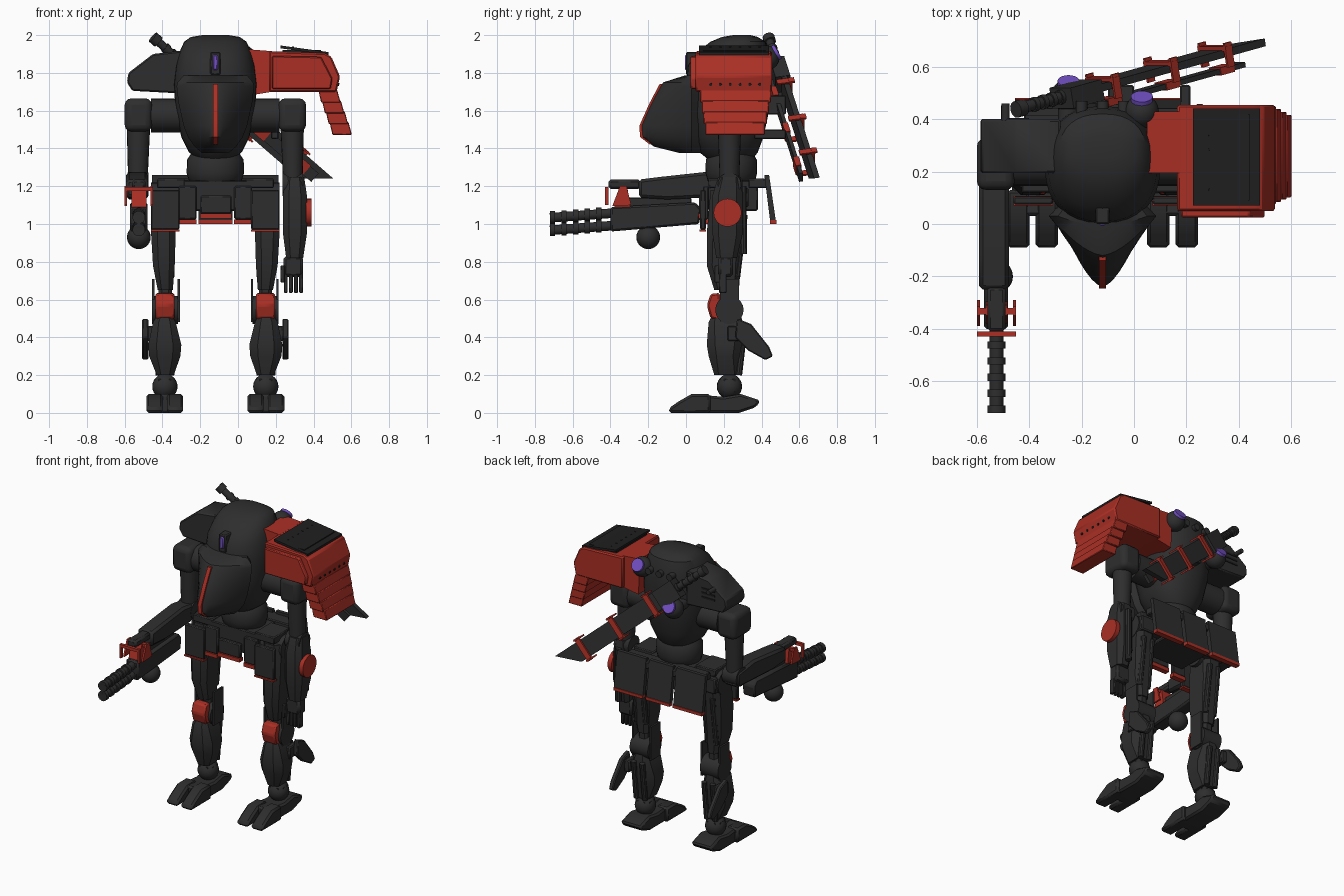
import bpy, bmesh, math
from mathutils import Vector, Matrix

if "Cube" in bpy.data.objects:
    bpy.data.objects.remove(bpy.data.objects["Cube"])

CX = -0.12  # body symmetry plane


def material(name, col):
    m = bpy.data.materials.new(name)
    m.diffuse_color = (*col, 1)
    m.use_nodes = True
    m.node_tree.nodes["Principled BSDF"].inputs["Base Color"].default_value = m.diffuse_color
    return m


GREY = material("charcoal", (0.027, 0.027, 0.028))
BLACK = material("black", (0.014, 0.014, 0.015))
RED = material("red", (0.40, 0.028, 0.018))
PURPLE = material("purple", (0.17, 0.08, 0.55))


def finish(name, bm, mat, sym=False, bevel=0.0):
    """Make an object with its origin on the symmetry plane."""
    bmesh.ops.recalc_face_normals(bm, faces=bm.faces)
    bmesh.ops.translate(bm, verts=bm.verts, vec=(-CX, 0, 0))
    me = bpy.data.meshes.new(name)
    bm.to_mesh(me)
    bm.free()
    me.materials.append(mat)
    me.polygons.foreach_set("use_smooth", [True] * len(me.polygons))
    me.set_sharp_from_angle(angle=math.radians(32))
    ob = bpy.data.objects.new(name, me)
    ob.location.x = CX
    bpy.context.collection.objects.link(ob)
    if bevel:
        b = ob.modifiers.new("bevel", 'BEVEL')
        b.width, b.segments, b.limit_method = bevel, (3 if bevel > .02 else 1), 'ANGLE'
    if sym:
        ob.modifiers.new("mirror", 'MIRROR').use_mirror_merge = False
    return ob


def loft(name, rings, mat, **kw):
    bm = bmesh.new()
    rows = [[bm.verts.new(p) for p in r] for r in rings]
    n = len(rows[0])
    for a, b in zip(rows, rows[1:]):
        for i in range(n):
            bm.faces.new((a[i], a[(i + 1) % n], b[(i + 1) % n], b[i]))
    bm.faces.new(rows[0])
    bm.faces.new(rows[-1])
    return finish(name, bm, mat, **kw)


def prism(name, axis, pts, lo, hi, mat, **kw):
    """Extrude a profile along x (pts are y,z) or y (pts are x,z)."""
    put = (lambda p, t: (t, p[0], p[1])) if axis == 'x' else (lambda p, t: (p[0], t, p[1]))
    return loft(name, [[put(p, t) for p in pts] for t in (lo, hi)], mat, **kw)


def box(name, x0, x1, y0, y1, z0, z1, mat=GREY, bevel=0.006, **kw):
    return prism(name, 'x', [(y0, z0), (y1, z0), (y1, z1), (y0, z1)], x0, x1, mat, bevel=bevel, **kw)


def cyl(name, a, b, r, r2=None, mat=GREY, seg=20, **kw):
    a, b = Vector(a), Vector(b)
    q = (b - a).to_track_quat('Z', 'Y')
    rings = [[p + q @ Vector((rr * math.cos(t * math.tau / seg), rr * math.sin(t * math.tau / seg), 0))
              for t in range(seg)] for p, rr in ((a, r), (b, r if r2 is None else r2))]
    return loft(name, rings, mat, **kw)


def ball(name, c, r, mat=GREY, **kw):
    bm = bmesh.new()
    bmesh.ops.create_uvsphere(bm, u_segments=20, v_segments=12, radius=r, matrix=Matrix.Translation(c))
    return finish(name, bm, mat, **kw)


def limb(name, rows, **kw):
    """Chamfered rectangular sections: z, x0, x1, y0, y1."""
    rings = []
    for z, x0, x1, y0, y1 in rows:
        c = 0.25 * min(x1 - x0, y1 - y0)
        rings.append([(x0 + c, y0, z), (x1 - c, y0, z), (x1, y0 + c, z), (x1, y1 - c, z),
                      (x1 - c, y1, z), (x0 + c, y1, z), (x0, y1 - c, z), (x0, y0 + c, z)])
    return loft(name, rings, GREY, **kw)


# Torso dome: z, front y, back y, half width
rings = []
for z, yf, yb, hw in [(1.34, .12, .35, .09), (1.38, .07, .38, .14), (1.46, .03, .41, .18), (1.6, 0, .44, .21),
                      (1.74, 0, .45, .22), (1.84, .01, .45, .208), (1.91, .06, .44, .19),
                      (1.965, .13, .42, .165), (1.99, .19, .38, .13), (2.0, .25, .34, .07)]:
    ring = []
    for i in range(32):
        c, s = math.cos(i * math.tau / 32), math.sin(i * math.tau / 32)
        ring.append((CX + hw * math.copysign(abs(c) ** .85, c),
                     (yf + yb) / 2 + (yb - yf) / 2 * math.copysign(abs(s) ** .85, s), z))
    rings.append(ring)
loft("torso", rings, GREY)

# Pointed nose shell: z, tip y, half width
rings = []
for z, yf, hw in [(1.375, -.03, .07), (1.41, -.17, .11), (1.46, -.235, .145), (1.52, -.24, .168),
                  (1.64, -.185, .195), (1.73, -.135, .205), (1.75, -.12, .2), (1.785, -.01, .17)]:
    front = [(CX + hw * k / 8, .03 + (yf - .03) * (1 - abs(k / 8) ** 1.6), z) for k in range(-8, 9)]
    rings.append(front + [(CX + hw * .6, .12, z), (CX - hw * .6, .12, z)])
loft("nose_shell", rings, GREY)
prism("nose_stripe", 'x', [(-.14, 1.74), (-.193, 1.64), (-.247, 1.52), (-.243, 1.46), (-.19, 1.42), (-.15, 1.45),
                           (-.2, 1.52), (-.15, 1.64), (-.1, 1.74)], CX - .013, CX + .013, RED)
box("eye_housing", CX - .027, CX + .027, .0, .13, 1.79, 1.91)
box("eye", CX - .013, CX + .013, -.006, .02, 1.815, 1.895, PURPLE)
for x in (-.2, -.12, -.04):
    cyl("back_vent", (x, .38, 1.88), (x, .47, 1.88), .022)
# Rear thruster pods
for c in [(.03, .43, 1.88), (-.25, .49, 1.69)]:
    d = Vector((0, .85, .5)).normalized()
    ball("thruster_pod", c, .065)
    cyl("thruster_glow", Vector(c) + d * .04, Vector(c) + d * .066, .042, mat=PURPLE)
cyl("pod_arm", (-.25, .36, 1.69), (-.25, .47, 1.69), .04)
box("back_mount", .175, .215, .36, .53, 1.45, 1.5)
box("sword_mount", -.1, .0, .4, .53, 1.58, 1.68)

# Waist and pelvis
rings = [[(CX + r * math.cos(i * math.tau / 28), .24 + .9 * r * math.sin(i * math.tau / 28), z) for i in range(28)]
         for z, r in [(1.2, .11), (1.23, .14), (1.27, .152), (1.34, .15), (1.37, .13), (1.42, .1)]]
loft("waist", rings, GREY)
box("pelvis", CX - .17, CX + .17, .12, .38, 1.07, 1.23)
box("hip_beam", CX - .33, CX + .33, .17, .33, 1.09, 1.19)
box("hip_cap", -.43, -.28, .12, .3, 1.19, 1.24, sym=True)
cyl("hip_joint", (-.46, .23, 1.14), (-.3, .23, 1.14), .08, sym=True)
# Armour skirts with red lower trim
for x0, x1, z0, z1, y, s in [(-.2, -.035, 1.03, 1.15, .07, False), (-.315, -.22, 1.0, 1.2, .09, True),
                             (-.46, -.31, .96, 1.18, .075, True)]:
    t = .01 if x0 < -.4 else .025
    box("front_skirt", x0, x1, y, y + .03, z0 + t, z1, sym=s)
    box("front_skirt_trim", x0, x1, y - .004, y + .032, z0, z0 + t, RED, bevel=0, sym=s)
box("skirt_hanger", CX - .3, CX + .3, .33, .44, 1.19, 1.24)
for x0, x1, s in [(CX - .09, CX + .09, False), (-.455, -.235, True)]:
    prism("rear_skirt", 'x', [(.415, 1.26), (.44, 1.26), (.475, 1.02), (.445, 1.02)], x0, x1, GREY, sym=s)
    box("rear_skirt_trim", x0, x1, .444, .48, 1.0, 1.02, RED, bevel=0, sym=s)

# Legs
limb("thigh", [(1.18, -.455, -.32, .13, .32), (.95, -.46, -.33, .11, .31), (.78, -.45, -.335, .11, .29),
               (.65, -.425, -.345, .15, .28)], sym=True)
limb("leg_core", [(.7, -.42, -.35, .19, .27), (.4, -.42, -.35, .19, .27)], sym=True)
cyl("knee_joint", (-.455, .23, .545), (-.318, .23, .545), .075, sym=True)
prism("knee_pad", 'x', [(.18, .635), (.13, .63), (.11, .57), (.13, .5), (.18, .49)], -.437, -.335, RED,
      bevel=.01, sym=True)
for x in (-.455, -.32):
    box("knee_bracket", x, x + .012, .18, .28, .48, .71, bevel=0, sym=True)
limb("shin", [(.52, -.425, -.35, .14, .29), (.48, -.45, -.33, .12, .3), (.36, -.475, -.3, .11, .3),
              (.3, -.47, -.305, .12, .29), (.2, -.43, -.34, .15, .28)], sym=True)
for x in (-.42, -.355):
    cyl("thigh_piston", (x, .31, 1.05), (x, .27, .72), .018, seg=10, sym=True)
    cyl("shin_piston", (x, .31, .46), (x, .28, .2), .018, seg=10, sym=True)
box("fin_mount", -.48, -.44, .22, .33, .38, .46, sym=True)
prism("calf_fin", 'x', [(.27, .5), (.345, .47), (.44, .35), (.46, .3), (.42, .28), (.33, .33), (.26, .4)],
      -.507, -.475, GREY, bevel=.006, sym=True)
ball("ankle", (-.387, .23, .14), .067, sym=True)
box("ankle_block", -.44, -.335, .18, .28, .09, .2, bevel=.02, sym=True)
prism("foot", 'x', [(.03, .1), (.2, .085), (.29, .1), (.395, .065), (.37, .03), (.28, 0), (.03, 0)],
      -.465, -.31, GREY, bevel=.012, sym=True)
for x0, x1 in ((-.485, -.398), (-.376, -.29)):
    prism("toe", 'x', [(.13, .1), (.03, .1), (-.04, .06), (-.09, .025), (-.09, 0), (.13, 0)],
          x0, x1, GREY, bevel=.015, sym=True)

# Shoulders and upper arms
cyl("shoulder_joint", (-.46, .235, 1.575), (-.29, .235, 1.575), .09, sym=True)
box("shoulder", -.6, -.455, .13, .33, 1.49, 1.665, bevel=.035, sym=True)
cyl("upper_arm", (-.527, .23, 1.52), (-.53, .23, 1.24), .062, .052, sym=True)
cyl("elbow", (-.585, .23, 1.21), (-.475, .23, 1.21), .062, sym=True)
# Left armour block
prism("grey_pauldron", 'y', [(-.28, 1.92), (-.45, 1.9), (-.58, 1.8), (-.588, 1.75), (-.56, 1.705), (-.28, 1.69)],
      .195, .4, GREY, bevel=.008)
for z in (1.77, 1.8, 1.83):
    box("pauldron_slot", -.5, -.4, .396, .405, z, z + .012, BLACK, bevel=0)
cyl("pauldron_post", (-.49, .38, 1.85), (-.49, .46, 1.85), .015)

# Left forearm reaching forward with gun
prism("left_forearm", 'x', [(.28, 1.25), (.1, 1.275), (-.13, 1.25), (-.25, 1.235), (-.25, 1.14), (-.1, 1.13),
                            (.28, 1.15)], -.592, -.477, GREY, bevel=.015)
box("left_hand", -.56, -.49, -.41, -.24, 1.185, 1.235, bevel=.012)
prism("gun_body", 'x', [(-.4, 1.09), (.05, 1.115), (.08, 1.08), (.07, 1.0), (-.4, .96)], -.572, -.48, GREY, bevel=.01)
box("gun_top_rail", -.545, -.505, -.35, .03, 1.09, 1.14)
ball("gun_drum", (-.525, -.2, .93), .063)
for dz in (.033, -.033):
    a, b = Vector((-.525, -.38, 1.025 + dz)), Vector((-.525, -.72, 1.0 + dz))
    cyl("gun_barrel", a, b, .026, seg=14)
    for k in range(5):
        p = a.lerp(b, .2 + k * .18)
        cyl("barrel_collar", p, p + Vector((0, -.028, 0)), .034, seg=14)
for x in (-.6, -.462):
    prism("grip_plate", 'x', [(-.39, 1.095), (-.29, 1.1), (-.315, 1.2), (-.35, 1.2)], x, x + .012, RED)
    box("guard_post", x, x + .012, -.43, -.41, 1.1, 1.19, RED, bevel=0)
box("grip_bar", -.6, -.45, -.345, -.32, 1.175, 1.195, RED, bevel=0)
box("guard_bar", -.6, -.45, -.43, -.41, 1.175, 1.195, RED, bevel=0)
prism("grip_mount", 'x', [(-.38, 1.09), (-.295, 1.09), (-.31, 1.19), (-.35, 1.19)], -.565, -.485, RED)

# Right forearm, hand and disc
limb("right_forearm", [(1.25, .25, .35, .17, .29), (1.15, .238, .365, .14, .3), (.95, .238, .365, .14, .3),
                       (.82, .255, .345, .16, .27)])
for y in (.18, .26):
    cyl("forearm_rail", (.3, y + .04, 1.2), (.3, y + .045, .84), .02, seg=10)
cyl("arm_disc", (.36, .22, 1.06), (.39, .22, 1.06), .074, mat=RED, seg=24)
box("right_palm", .24, .345, .17, .25, .72, .83, bevel=.015)
for k in range(4):
    box("finger", .243 + k * .027, .263 + k * .027, .175, .215, .635, .74, bevel=.004)
box("thumb", .225, .248, .15, .18, .69, .78, bevel=.004)

# Red armour block with stepped lower plates
prism("red_pauldron", 'y', [(.165, 1.915), (.46, 1.905), (.495, 1.885), (.54, 1.78), (.522, 1.7), (.165, 1.7)],
      .05, .455, RED, bevel=.008)
prism("red_front_panel", 'y', [(.18, 1.89), (.44, 1.885), (.5, 1.77), (.49, 1.715), (.18, 1.715)], .025, .06, RED,
      bevel=.006)
prism("red_connector", 'y', [(.05, 1.925), (.18, 1.915), (.18, 1.7), (.06, 1.68)], .195, .43, RED)
prism("pauldron_top_plate", 'y', [(.225, 1.945), (.48, 1.91), (.48, 1.895), (.225, 1.93)], .07, .44, BLACK)
box("top_plate_base", .235, .44, .09, .42, 1.9, 1.922, BLACK, bevel=0)
for k in range(4):
    x, z = .425 + .02 * k, 1.7 - .057 * k
    prism("step_plate", 'y', [(x, z + .01), (x + .1, z + .01), (x + .118, z - .057), (x + .015, z - .057)],
          .075 + .009 * k, .45 - .011 * k, RED, bevel=.004)
for k in range(6):
    y = .13 + k * .052
    cyl("side_bolt", (.525, y, 1.74), (.536, y, 1.738), .008, mat=BLACK, seg=8)
    cyl("top_bolt", (.29, y, 1.93), (.291, y, 1.939), .006, mat=BLACK, seg=8)

# Sword across the back
A, B = Vector((-.44, .44, 1.98)), Vector((.46, .69, 1.2))
U = (B - A).normalized()
N = (Vector((0, 1, 0)) - U * U.y).normalized()
W = U.cross(N)


def slab(name, t0, t1, w, n0, n1, mat=GREY, tip=None):
    """Flat bar along the sword: t along it, w half width, n depth."""
    p = [(t0, -w), (t0, w), (t1, w)] + ([(tip, -w)] if tip else [(t1, -w)])
    return loft(name, [[A + U * t + W * v + N * n for t, v in p] for n in (n0, n1)], mat)


cyl("sword_handle", A, A + U * .28, .022, seg=12)
cyl("sword_pommel", A - U * .015, A + U * .025, .032, seg=12)
for k in range(4):
    cyl("handle_ring", A + U * (.07 + .045 * k), A + U * (.09 + .045 * k), .028, seg=12)
slab("sword_guard", .22, .38, .062, -.045, .035)
slab("sword_blade", .3, 1.22, .06, -.012, .018, tip=1.08)
slab("sheath_rail", .36, 1.13, .03, -.075, -.055)
for t in (.42, .72, 1.0):
    slab("sword_bracket", t, t + .035, .082, .014, .032, RED)
    slab("rail_bracket", t, t + .07, .034, -.08, -.05, RED)
    for v in (-.078, .07):
        q = A + U * t + W * v
        loft("bracket_arm", [[q + U * a + W * b + N * n for a, b in ((0, 0), (.035, 0), (.035, .01), (0, .01))]
                             for n in (-.05, .045)], RED)
